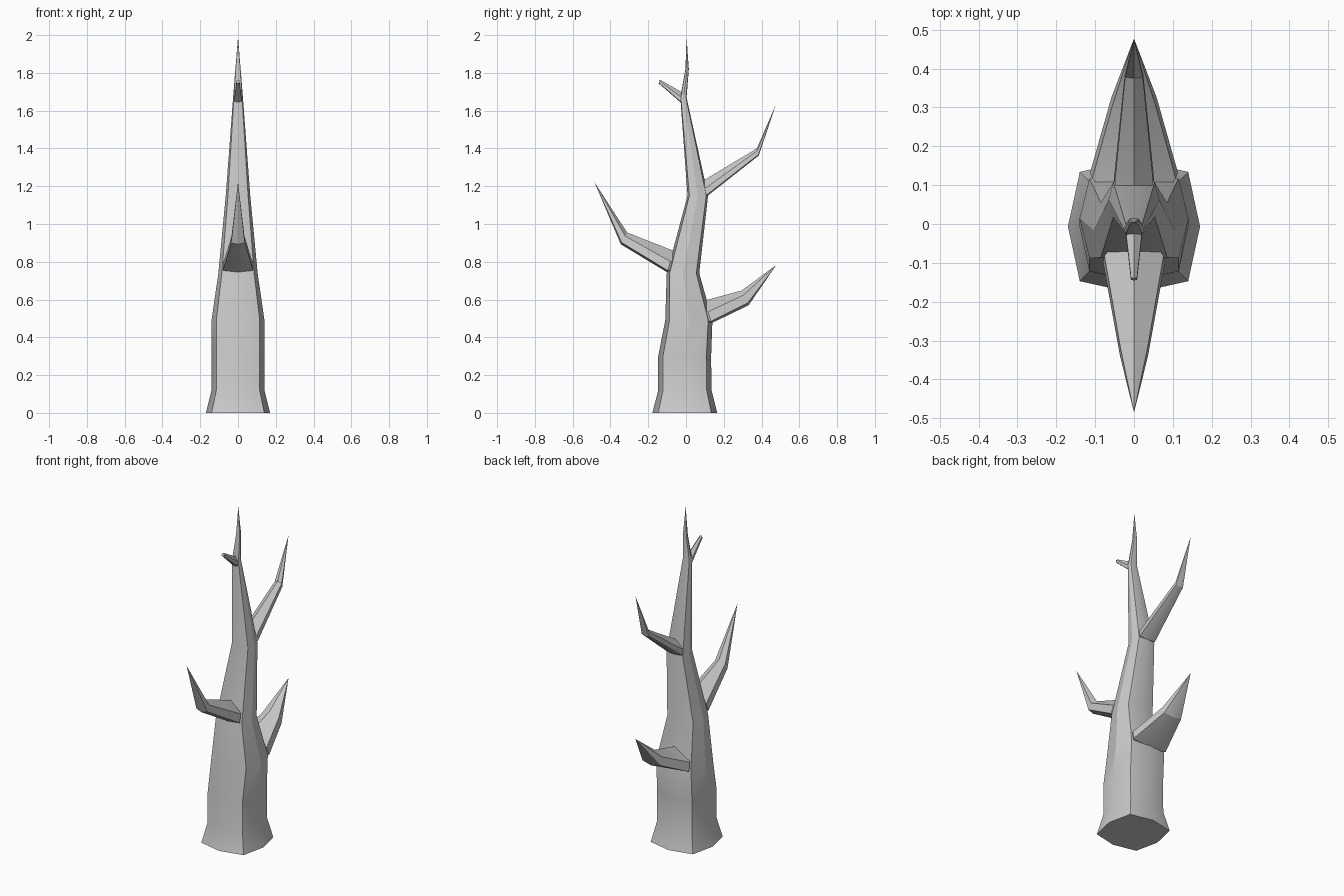
import bpy, bmesh
from math import radians

if "Cube" in bpy.data.objects:
    bpy.data.objects.remove(bpy.data.objects["Cube"])


def loft(name, rings):
    """Skin a list of equal-length vertex rings, cap both ends, weld tips."""
    bm = bmesh.new()
    vr = [[bm.verts.new(p) for p in ring] for ring in rings]
    n = len(vr[0])
    for a, b in zip(vr, vr[1:]):
        for i in range(n):
            j = (i + 1) % n
            bm.faces.new((a[i], a[j], b[j], b[i]))
    bm.faces.new(vr[0])
    bm.faces.new(vr[-1])
    bmesh.ops.remove_doubles(bm, verts=bm.verts, dist=0.0005)
    bmesh.ops.recalc_face_normals(bm, faces=bm.faces)
    me = bpy.data.meshes.new(name)
    bm.to_mesh(me)
    bm.free()
    ob = bpy.data.objects.new(name, me)
    bpy.context.collection.objects.link(ob)
    bpy.ops.object.select_all(action='DESELECT')
    ob.select_set(True)
    bpy.context.view_layer.objects.active = ob
    bpy.ops.object.shade_smooth_by_angle(angle=radians(25))
    return ob


def trunk_ring(z, y0, y1, hx):
    """Squarish octagon between y0 and y1."""
    c, hy, k = (y0 + y1) / 2, (y1 - y0) / 2, 0.82
    unit = [(1, 0), (k, k), (0, 1), (-k, k), (-1, 0), (-k, -k), (0, -1), (k, -k)]
    return [(hx * u, c + hy * v, z) for u, v in unit]


def branch_ring(yb, zb, yt, zt, hx, low=0.15, high=0.7):
    """Hexagon with a keel at the bottom and a ridge on top."""
    def at(t, x):
        return (x, yb + (yt - yb) * t, zb + (zt - zb) * t)
    return [at(0, 0), at(low, hx), at(high, hx * 0.95), at(1, 0),
            at(high, -hx * 0.95), at(low, -hx)]


def branch(name, specs):
    """Root is continued into the trunk so the joint is closed."""
    yb, zb, yt, zt, hx = specs[0]
    inner = branch_ring(yb * 0.5, zb, yt * 0.5, zt - 0.02, hx * 0.6)
    root = branch_ring(*specs[0], low=0.08, high=0.5)
    return loft(name, [inner, root] + [branch_ring(*s) for s in specs[1:]])


# Trunk: z, front y, back y, half width
loft("trunk", [trunk_ring(*r) for r in (
    (0.00, -0.178, 0.165, 0.170),
    (0.12, -0.147, 0.135, 0.140),
    (0.30, -0.147, 0.133, 0.140),
    (0.49, -0.110, 0.140, 0.140),
    (0.74, -0.102, 0.070, 0.104),
    (1.15, 0.008, 0.117, 0.065),
    (1.67, -0.030, 0.003, 0.026),
    (1.82, -0.003, 0.015, 0.014),
    (1.99, 0.003, 0.003, 0.0))])

# Branches: bottom y, bottom z, top y, top z, half width
branch("lower_back_branch", [
    (0.135, 0.475, 0.100, 0.595, 0.113),
    (0.332, 0.570, 0.295, 0.648, 0.058),
    (0.477, 0.782, 0.477, 0.782, 0.0)])
branch("front_branch", [
    (-0.100, 0.745, -0.065, 0.858, 0.080),
    (-0.345, 0.892, -0.312, 0.955, 0.036),
    (-0.485, 1.222, -0.485, 1.222, 0.0)])
branch("upper_back_branch", [
    (0.115, 1.150, 0.100, 1.235, 0.052),
    (0.385, 1.362, 0.375, 1.400, 0.024),
    (0.477, 1.635, 0.477, 1.635, 0.0)])
branch("top_twig", [
    (-0.030, 1.645, -0.026, 1.700, 0.021),
    (-0.145, 1.745, -0.138, 1.764, 0.008)])
